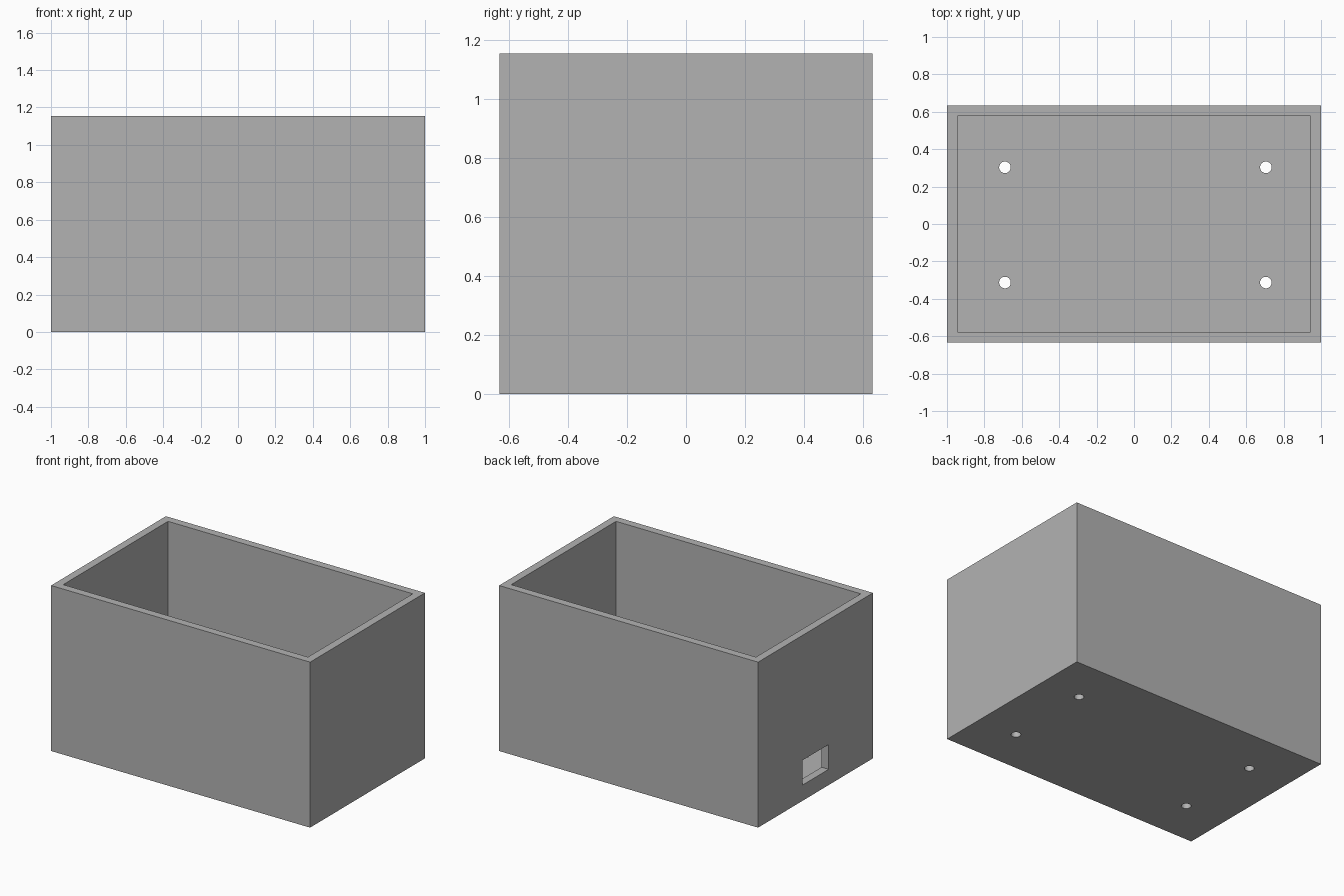
import bpy

if "Cube" in bpy.data.objects:
    bpy.data.objects.remove(bpy.data.objects["Cube"], do_unlink=True)

LENGTH, WIDTH, HEIGHT = 2.0, 1.266, 1.155
WALL = 0.055

grey = bpy.data.materials.new("plain grey")
grey.use_nodes = True
colour = (0.45, 0.45, 0.45, 1)
grey.diffuse_color = colour
grey.node_tree.nodes["Principled BSDF"].inputs["Base Color"].default_value = colour


def block(name, low, high):
    """Axis-aligned box between two corners."""
    centre = [(a + b) / 2 for a, b in zip(low, high)]
    bpy.ops.mesh.primitive_cube_add(size=1, location=centre)
    obj = bpy.context.object
    obj.name = name
    obj.scale = [b - a for a, b in zip(low, high)]
    bpy.ops.object.transform_apply(location=True, rotation=False, scale=True)
    obj.data.materials.append(grey)
    return obj


def cut(target, cutter):
    """Subtract the cutter from the target and remove it."""
    mod = target.modifiers.new("cut", 'BOOLEAN')
    mod.operation = 'DIFFERENCE'
    mod.solver = 'EXACT'
    mod.object = cutter
    bpy.context.view_layer.objects.active = target
    bpy.ops.object.modifier_apply(modifier=mod.name)
    bpy.data.objects.remove(cutter, do_unlink=True)


# Outer shell
x, y = LENGTH / 2, WIDTH / 2
box = block("open_box", (-x, -y, 0), (x, y, HEIGHT))

# Inner cavity, open at the top
cut(box, block("cavity_cutter", (WALL - x, WALL - y, WALL),
               (x - WALL, y - WALL, HEIGHT + 0.2)))

# Cable port through the right-hand wall
cut(box, block("port_cutter", (-x - 0.1, -0.145, 0.11),
               (-x + WALL + 0.1, 0.145, 0.283)))

# Four screw holes through the floor
for hx in (-0.69, 0.705):
    for hy in (-0.313, 0.303):
        bpy.ops.mesh.primitive_cylinder_add(vertices=32, radius=0.031, depth=0.3,
                                            location=(hx, hy, 0))
        hole = bpy.context.object
        hole.name = "screw_hole_cutter"
        hole.data.materials.append(grey)
        cut(box, hole)

# Smooth hole walls, sharp box edges
bpy.ops.object.select_all(action='DESELECT')
box.select_set(True)
bpy.context.view_layer.objects.active = box
bpy.ops.object.shade_smooth_by_angle()
